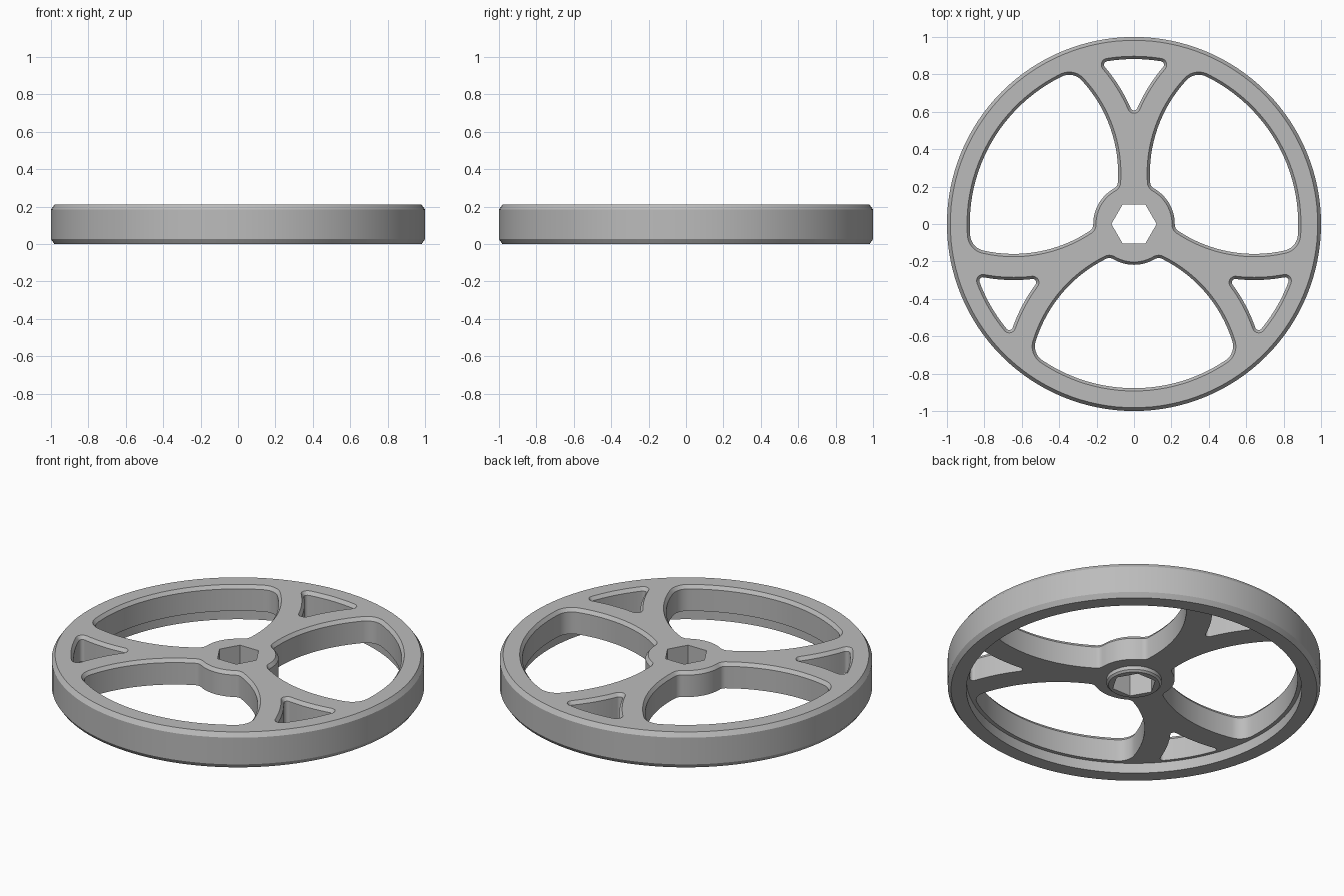
import bpy, bmesh, math
from mathutils import Vector, Matrix
from mathutils.geometry import intersect_sphere_sphere_2d

old = bpy.data.objects.get("Cube")
if old:
    bpy.data.objects.remove(old, do_unlink=True)

HEIGHT = 0.21
CHAMFER, CHAMFER_H = 0.015, 0.02
SIDE_DIST = 0.863            # distance of the spoke-side arc centres from the axle
ORIGIN = Vector((0, 0))

metal = bpy.data.materials.new("plain_grey")
GREY = (0.5, 0.5, 0.5, 1)
metal.diffuse_color = GREY
metal.use_nodes = True
metal.node_tree.nodes["Principled BSDF"].inputs["Base Color"].default_value = GREY


def polar(r, degrees):
    a = math.radians(degrees)
    return Vector((r * math.cos(a), r * math.sin(a)))


def arc(c, p, q, n):
    """Points from p towards q around c by the short way, q left out."""
    u, v = p - c, q - c
    start = math.atan2(u.y, u.x)
    sweep = math.atan2(u.x * v.y - u.y * v.x, u.dot(v))
    return [c + u.length * Vector((math.cos(start + sweep * i / n),
                                   math.sin(start + sweep * i / n))) for i in range(n)]


def toward(c, p, r):
    return c + (p - c).normalized() * r


def meet(r, c, s):
    """Upper crossing of a circle about the axle with a circle about c."""
    return max(intersect_sphere_sphere_2d(ORIGIN, r, c, s), key=lambda p: p.y)


def mirrored(half):
    return half + [Vector((-p.x, p.y)) for p in reversed(half[1:-1])]


def window(d):
    """Large opening between two spokes, inset by d."""
    hub, rim, side, f_hub, f_rim = 0.203, 0.893, 0.75, 0.055, 0.105
    c = polar(SIDE_DIST, 101.8)
    h = meet(hub + f_hub, c, side - f_hub)
    k = meet(rim - f_rim, c, side - f_rim)
    a, e = Vector((0, hub + d)), Vector((0, rim - d))
    t1, t2 = toward(ORIGIN, h, hub + d), toward(c, h, side - d)
    t3, t4 = toward(c, k, side - d), toward(ORIGIN, k, rim - d)
    return mirrored(arc(ORIGIN, a, t1, 6) + arc(h, t1, t2, 8) + arc(c, t2, t3, 16)
                    + arc(k, t3, t4, 10) + arc(ORIGIN, t4, e, 12) + [e])


def triangle(d):
    """Small opening where a spoke forks into the rim, inset by d."""
    rim, side, f = 0.897, 0.86, 0.034
    c = polar(SIDE_DIST, 18.2)
    b = Vector((0, c.y + math.sqrt((side + f) ** 2 - c.x ** 2)))
    k = meet(rim - f, c, side + f)
    a, e = Vector((0, b.y - f + d)), Vector((0, rim - d))
    t1, t2 = toward(b, c, f - d), toward(c, k, side + d)
    t3 = toward(ORIGIN, k, rim - d)
    return mirrored(arc(b, a, t1, 6) + arc(c, t1, t2, 8) + arc(k, t2, t3, 8)
                    + arc(ORIGIN, t3, e, 5) + [e])


def hexagon(d):
    return [polar(0.121, 60 * i) for i in range(6)]


def add_prism(bm, profile, turn):
    """Closed loft whose upper end flares to cut a chamfer."""
    rot = Matrix.Rotation(math.radians(turn), 3, 'Z')
    levels = [(-0.1, CHAMFER), (HEIGHT - CHAMFER_H, CHAMFER), (HEIGHT + CHAMFER_H, -CHAMFER)]
    loops = [[bm.verts.new(rot @ Vector((p.x, p.y, z))) for p in profile(d)]
             for z, d in levels]
    n = len(loops[0])
    bm.faces.new(loops[0])
    bm.faces.new(loops[-1])
    for low, up in zip(loops, loops[1:]):
        for i in range(n):
            j = (i + 1) % n
            bm.faces.new((low[i], low[j], up[j], up[i]))


def finish(bm, name):
    bmesh.ops.recalc_face_normals(bm, faces=bm.faces)
    mesh = bpy.data.meshes.new(name)
    bm.to_mesh(mesh)
    bm.free()
    mesh.materials.append(metal)
    ob = bpy.data.objects.new(name, mesh)
    bpy.context.collection.objects.link(ob)
    return ob


# Wheel body: turned section with chamfered rim, recessed underside and hub boss
section = [(0, 0.028), (0.137, 0.028), (0.148, 0.038), (0.148, 0.06), (0.9, 0.06), (0.9, 0),
           (0.982, 0), (1, 0.026), (1, HEIGHT - 0.026), (0.982, HEIGHT), (0, HEIGHT)]
bm = bmesh.new()
verts = [bm.verts.new((r, 0, z)) for r, z in section]
edges = [bm.edges.new(pair) for pair in zip(verts, verts[1:])]
bmesh.ops.spin(bm, geom=verts + edges, cent=(0, 0, 0), axis=(0, 0, 1),
               angle=math.tau, steps=128, use_merge=True)
bmesh.ops.remove_doubles(bm, verts=bm.verts, dist=1e-5)
bmesh.ops.dissolve_limit(bm, angle_limit=0.001, verts=bm.verts, edges=bm.edges)
wheel = finish(bm, "spoked_wheel")

# Openings: three windows, three fork triangles and the hex axle hole
bm = bmesh.new()
for turn in (0, 120, 240):
    add_prism(bm, window, turn + 180)
    add_prism(bm, triangle, turn)
add_prism(bm, hexagon, 0)
cutter = finish(bm, "opening_cutter")
cutter.hide_render = True

cut = wheel.modifiers.new("openings", 'BOOLEAN')
cut.operation = 'DIFFERENCE'
cut.solver = 'EXACT'
cut.object = cutter
bpy.ops.object.select_all(action='DESELECT')
bpy.context.view_layer.objects.active = wheel
wheel.select_set(True)
bpy.ops.object.modifier_apply(modifier=cut.name)
bpy.data.objects.remove(cutter, do_unlink=True)
bpy.ops.object.shade_smooth_by_angle(angle=math.radians(25))
